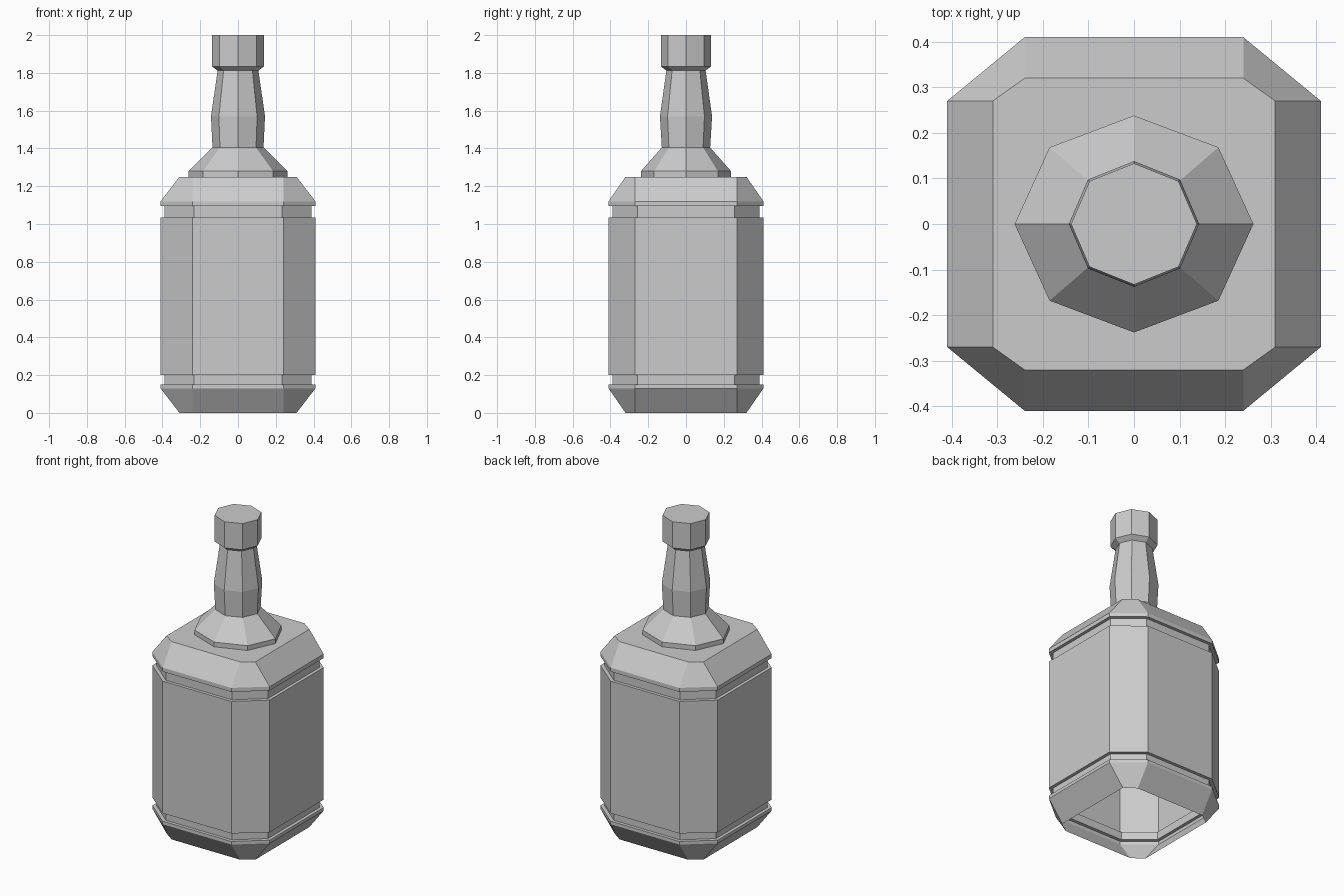
import bpy
import bmesh
from math import sin, cos, pi

cube = bpy.data.objects.get("Cube")
if cube:
    bpy.data.objects.remove(cube, do_unlink=True)

grey = bpy.data.materials.new("plain_grey")
grey.use_nodes = True
colour = (0.6, 0.6, 0.6, 1)
grey.diffuse_color = colour
grey.node_tree.nodes["Principled BSDF"].inputs["Base Color"].default_value = colour


def loft(name, rings):
    """Skin a stack of eight-sided rings and close the top only."""
    bm = bmesh.new()
    loops = [[bm.verts.new(p) for p in ring] for ring in rings]
    for low, high in zip(loops, loops[1:]):
        for i in range(len(low)):
            j = (i + 1) % len(low)
            bm.faces.new((low[i], low[j], high[j], high[i]))
    bm.faces.new(loops[-1])
    mesh = bpy.data.meshes.new(name)
    bm.to_mesh(mesh)
    bm.free()
    mesh.materials.append(grey)
    obj = bpy.data.objects.new(name, mesh)
    bpy.context.collection.objects.link(obj)
    return obj


def square_ring(z, hx, hy, cx, cy):
    """Square with cut corners, counter-clockwise."""
    quarter = [(hx, cy), (cx, hy)]
    half = quarter + [(-x, y) for x, y in reversed(quarter)]
    return [(x, y, z) for x, y in half + [(-x, -y) for x, y in half]]


def round_ring(z, rx, ry):
    """Octagon with corners on the axes."""
    return [(rx * cos(i * pi / 4), ry * sin(i * pi / 4), z) for i in range(8)]


# Body: open underneath, bevelled ends, two recessed bands
end = (0.31, 0.32, 0.24, 0.27)
wall = (0.41, 0.41, 0.24, 0.27)
band = (0.39, 0.39, 0.232, 0.257)
body_profile = [
    (0, end), (0.13, wall), (0.15, wall), (0.15, band), (0.2, band), (0.2, wall),
    (1.035, wall), (1.035, band), (1.095, band), (1.095, wall), (1.12, wall), (1.25, end),
]
loft("bottle_body", [square_ring(z, *size) for z, size in body_profile])

# Neck: flared collar, swelling stem and cap
neck_profile = [
    (1.25, 0.262, 0.238), (1.28, 0.262, 0.238), (1.405, 0.135, 0.128),
    (1.57, 0.143, 0.138), (1.812, 0.108, 0.104), (1.835, 0.138, 0.133), (2, 0.138, 0.133),
]
loft("bottle_neck", [round_ring(*ring) for ring in neck_profile])
